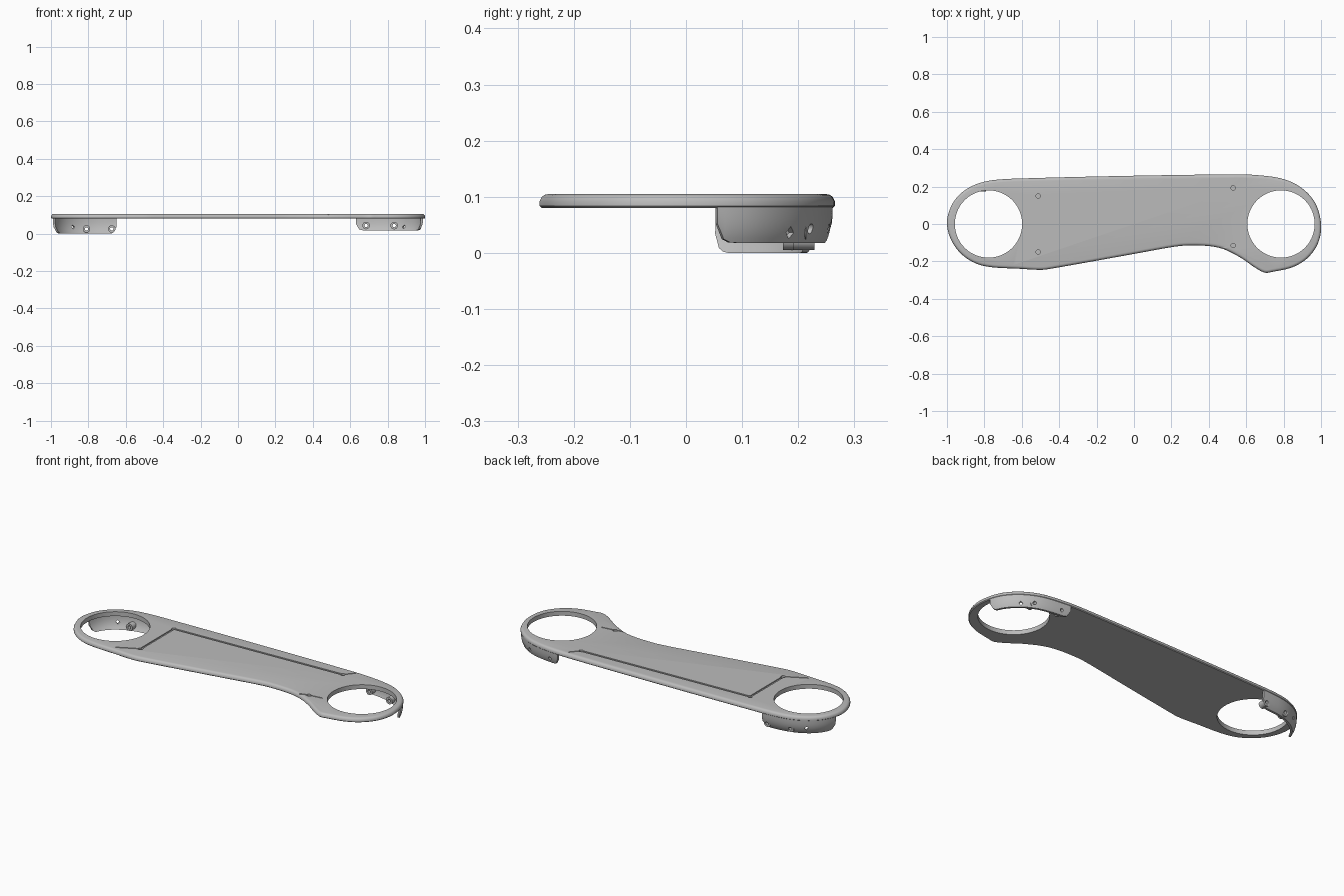
import bpy, bmesh, math
from mathutils import Vector

cube = bpy.data.objects.get("Cube")
if cube:
    bpy.data.objects.remove(cube)

# Single grey plastic
grey = bpy.data.materials.new("mid grey plastic")
grey.use_nodes = True
colour = (0.5, 0.5, 0.5, 1)
grey.diffuse_color = colour
grey.node_tree.nodes["Principled BSDF"].inputs["Base Color"].default_value = colour

# Control points of the plate outline, clockwise from the right end
OUTLINE = [(-1, 0), (-.98, .09), (-.93, .16), (-.85, .21), (-.75, .235), (-.55, .245),
           (0, .258), (.5, .265), (.65, .262), (.8, .24), (.9, .19), (.97, .11), (1, 0),
           (.985, -.1), (.93, -.18), (.85, -.23), (.74, -.256), (.7, -.26), (.65, -.235),
           (.57, -.18), (.48, -.135), (.4, -.118), (.28, -.115), (.2, -.124), (0, -.16),
           (-.45, -.24), (-.5, -.245), (-.6, -.24), (-.8, -.225), (-.9, -.18), (-.97, -.1)]


def smooth_loop(points, steps):
    """Closed centripetal-style spline through the points."""
    pts = [Vector(p) for p in points]
    n, out = len(pts), []
    for i in range(n):
        a, b, c, d = (pts[(i + k) % n] for k in (-1, 0, 1, 2))
        span = (c - b).length
        m1 = (c - a).normalized() * span
        m2 = (d - b).normalized() * span
        for k in range(steps):
            t = k / steps
            t2, t3 = t * t, t * t * t
            out.append(b * (2 * t3 - 3 * t2 + 1) + m1 * (t3 - 2 * t2 + t)
                       + c * (3 * t2 - 2 * t3) + m2 * (t3 - t2))
    return out


loop = smooth_loop(OUTLINE, 8)
inward = []
for i, p in enumerate(loop):
    t = (loop[(i + 1) % len(loop)] - loop[i - 1]).normalized()
    inward.append(Vector((t.y, -t.x)))


def finish(name, bm):
    bmesh.ops.recalc_face_normals(bm, faces=bm.faces)
    mesh = bpy.data.meshes.new(name)
    bm.to_mesh(mesh)
    bm.free()
    mesh.materials.append(grey)
    obj = bpy.data.objects.new(name, mesh)
    bpy.context.collection.objects.link(obj)
    return obj


def activate(obj):
    bpy.ops.object.select_all(action='DESELECT')
    obj.select_set(True)
    bpy.context.view_layer.objects.active = obj


def rod(name, start, end, radius, sides=24):
    start, end = Vector(start), Vector(end)
    axis = end - start
    bm = bmesh.new()
    bmesh.ops.create_cone(bm, cap_ends=True, segments=sides, radius1=radius,
                          radius2=radius, depth=axis.length)
    bm.transform(axis.to_track_quat('Z', 'Y').to_matrix().to_4x4())
    bmesh.ops.translate(bm, verts=bm.verts, vec=(start + end) / 2)
    return finish(name, bm)


def cut(obj, cutters):
    activate(obj)
    for c in cutters:
        c.hide_render = True
        mod = obj.modifiers.new("cut", 'BOOLEAN')
        mod.operation = 'DIFFERENCE'
        mod.solver = 'EXACT'
        mod.object = c
        bpy.ops.object.modifier_apply(modifier=mod.name)
        bpy.data.objects.remove(c)


def smooth(obj):
    activate(obj)
    bpy.ops.object.shade_smooth_by_angle(angle=math.radians(35))


# Plate with a rounded upper rim
TOP, UNDER = .105, .08
bm = bmesh.new()
rings = []
for inset, z in [(.004, UNDER), (0, .084), (0, .092), (.004, .1), (.009, .1035), (.016, TOP)]:
    rings.append([bm.verts.new((*(p + n * inset), z)) for p, n in zip(loop, inward)])
for lo, hi in zip(rings, rings[1:]):
    for i in range(len(lo)):
        bm.faces.new((lo[i - 1], lo[i], hi[i], hi[i - 1]))
bm.faces.new(rings[0])
bm.faces.new(rings[-1])
plate = finish("plate", bm)

# Round openings
HOLES = (-.778, .786)
cutters = [rod("opening_cutter", (x, 0, 0), (x, 0, .2), .18, 72) for x in HOLES]


# Grooves and pin holes framing the centre panel
def groove(a, b, width, depth):
    a, b = Vector(a), Vector(b)
    side = (b - a).orthogonal().normalized() * width / 2
    bm = bmesh.new()
    base = [bm.verts.new((*p, TOP - depth)) for p in (a + side, b + side, b - side, a - side)]
    face = bm.faces.new(base)
    top = bmesh.ops.extrude_face_region(bm, geom=[face])["geom"]
    bmesh.ops.translate(bm, vec=(0, 0, .05),
                        verts=[v for v in top if isinstance(v, bmesh.types.BMVert)])
    return finish("groove_cutter", bm)


back_r, front_r = (-.512, .15), (-.512, -.15)
back_l, front_l = (.53, .193), (.53, -.115)
for a, b, w in [(back_r, back_l, .012), (back_r, front_r, .012), (front_r, (-.63, -.21), .006),
                (back_l, (.575, .245), .006), (front_l, (.61, -.105), .006),
                (front_l, (.48, -.128), .006)]:
    cutters.append(groove(a, b, w, .006))
for p in (back_r, front_r, back_l, front_l):
    cutters.append(rod("pin_cutter", (*p, .09), (*p, .2), .012, 16))
cut(plate, cutters)
smooth(plate)


# Curved skirts hanging under the back outer corners
def skirt(name, keep, bottom, corner=.035, thick=.012):
    path = [(p, n) for p, n in zip(loop, inward) if keep(p)]
    lengths = [0]
    for (p, _), (q, _) in zip(path, path[1:]):
        lengths.append(lengths[-1] + (q - p).length)
    steps = [k / 8 for k in range(9)]
    section = [(0, t) for t in steps] + [(thick, t) for t in reversed(steps)]
    bm = bmesh.new()
    cols = []
    for (p, n), s in zip(path, lengths):
        gap = max(0, corner - min(s, lengths[-1] - s))
        low = bottom + corner - math.sqrt(corner ** 2 - gap ** 2)
        col = []
        for off, t in section:
            z = .088 + (low - .088) * t
            curl = .002 + .022 * ((.088 - z) / .088) ** 3
            col.append(bm.verts.new((*(p + n * (off + curl)), z)))
        cols.append(col)
    for a, b in zip(cols, cols[1:]):
        for i in range(len(a)):
            bm.faces.new((a[i - 1], a[i], b[i], b[i - 1]))
    bm.faces.new(cols[0])
    bm.faces.new(cols[-1])
    return finish(name, bm)


skirts = {
    "right": skirt("right_skirt", lambda p: p.x < -.63 and p.y > .055, 0),
    "left": skirt("left_skirt", lambda p: p.x > .62 and p.y > .05, .018),
}

# Screw bosses inside the skirts, drilled through the wall
for side, x, z in [("right", -.81, .025), ("right", -.675, .025),
                   ("left", .685, .043), ("left", .835, .043)]:
    wall = min((p for p in loop if p.y > 0), key=lambda p: abs(p.x - x)).y
    boss = rod(side + "_screw_boss", (x, wall - .05, z), (x, wall - .012, z), .02)
    for part in (boss, skirts[side]):
        cut(part, [rod("drill", (x, wall - .1, z), (x, wall + .05, z), .009, 16)])
    smooth(boss)

# Small slot near the outer end of each skirt
for side, x in (("right", -.9), ("left", .9)):
    s = math.copysign(1, x)
    cut(skirts[side], [rod("slot_cutter", (x - s * .05, .14, .036), (x + s * .06, .25, .036), .011, 4)])
    smooth(skirts[side])
